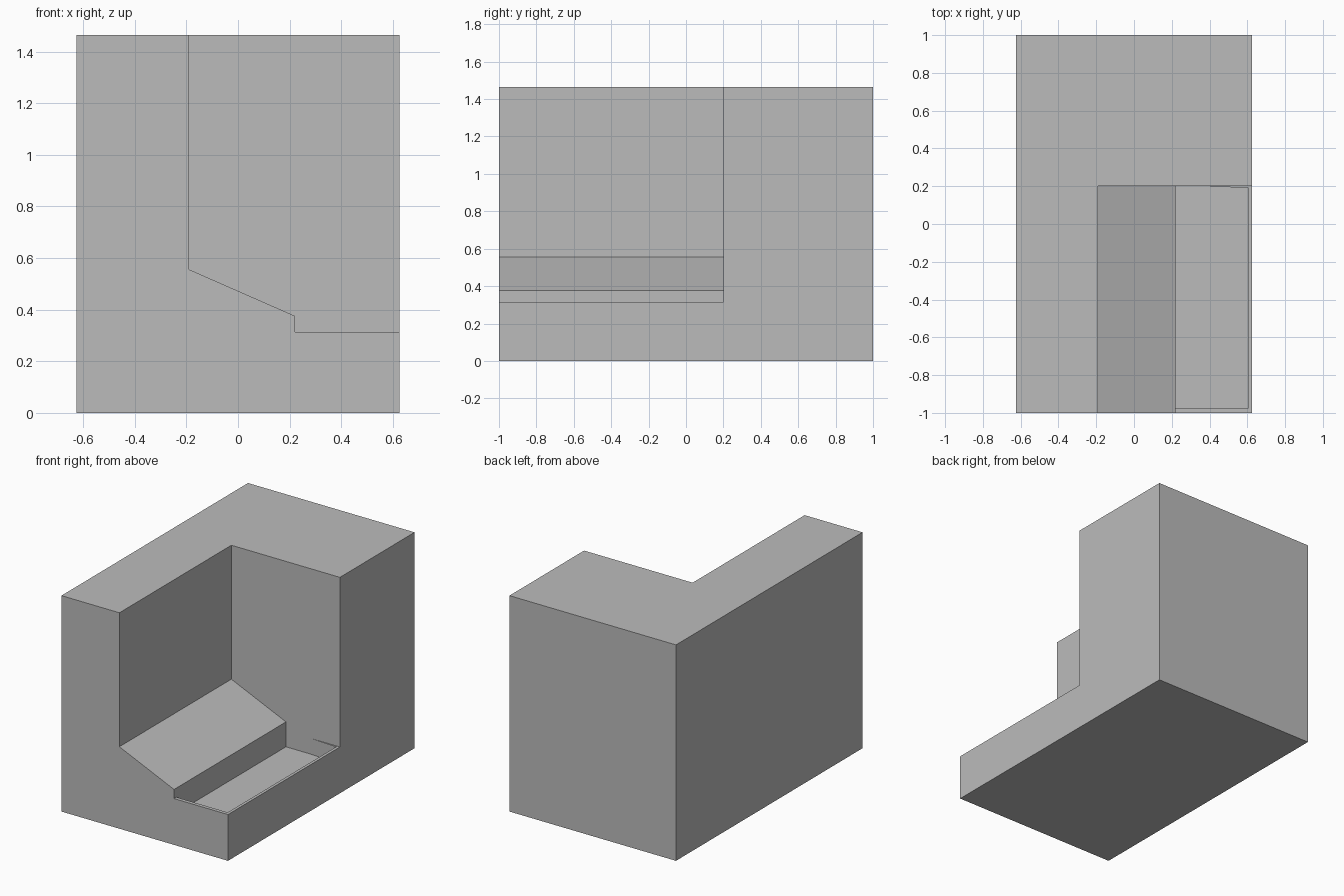
import bpy
import bmesh

cube = bpy.data.objects.get("Cube")
if cube:
    bpy.data.objects.remove(cube, do_unlink=True)

HALF_W, HALF_L, HEIGHT = 0.625, 1.0, 1.465
WALL_X, WALL_Y = -0.19, 0.2      # inner faces of the two tall walls
STEP_X, FLOOR_Z = 0.22, 0.314    # foot of the ramp and the low floor
OVER = 0.1                       # cutter overshoot

grey = bpy.data.materials.new("plain grey")
grey.use_nodes = True
grey.diffuse_color = (0.5, 0.5, 0.5, 1)
grey.node_tree.nodes["Principled BSDF"].inputs["Base Color"].default_value = (0.5, 0.5, 0.5, 1)


def prism(name, base, offset):
    """Extrude a flat outline of 3D points along an offset."""
    bm = bmesh.new()
    face = bm.faces.new([bm.verts.new(p) for p in base])
    top = bmesh.ops.extrude_face_region(bm, geom=[face])["geom"]
    bmesh.ops.translate(bm, vec=offset, verts=[v for v in top if isinstance(v, bmesh.types.BMVert)])
    bmesh.ops.recalc_face_normals(bm, faces=bm.faces)
    mesh = bpy.data.meshes.new(name)
    bm.to_mesh(mesh)
    bm.free()
    obj = bpy.data.objects.new(name, mesh)
    bpy.context.collection.objects.link(obj)
    mesh.materials.append(grey)
    return obj


def cut(target, cutter):
    mod = target.modifiers.new(cutter.name, "BOOLEAN")
    mod.operation = "DIFFERENCE"
    mod.solver = "EXACT"
    mod.object = cutter
    cutter.hide_render = True
    bpy.context.view_layer.objects.active = target
    bpy.ops.object.modifier_apply(modifier=mod.name)
    bpy.data.objects.remove(cutter, do_unlink=True)


# Solid outer block
block = prism("corner_block",
              [(-HALF_W, -HALF_L, 0), (HALF_W, -HALF_L, 0), (HALF_W, HALF_L, 0), (-HALF_W, HALF_L, 0)],
              (0, 0, HEIGHT))

# Open corner with sloping ramp, small step and low floor
profile = [(WALL_X, HEIGHT + OVER), (WALL_X, 0.556), (STEP_X, 0.376), (STEP_X, FLOOR_Z),
           (HALF_W + OVER, FLOOR_Z), (HALF_W + OVER, HEIGHT + OVER)]
cut(block, prism("corner_cutter", [(x, -HALF_L - OVER, z) for x, z in profile],
                 (0, HALF_L + OVER + WALL_Y, 0)))

# Sunken tray in the floor, leaving a thin lip at the front and side
tray = [(STEP_X, -0.975), (0.605, -0.975), (0.605, 0.19), (0.4, WALL_Y), (STEP_X, WALL_Y)]
cut(block, prism("tray_cutter", [(x, y, 0.207) for x, y in tray], (0, 0, FLOOR_Z + 0.03 - 0.207)))
